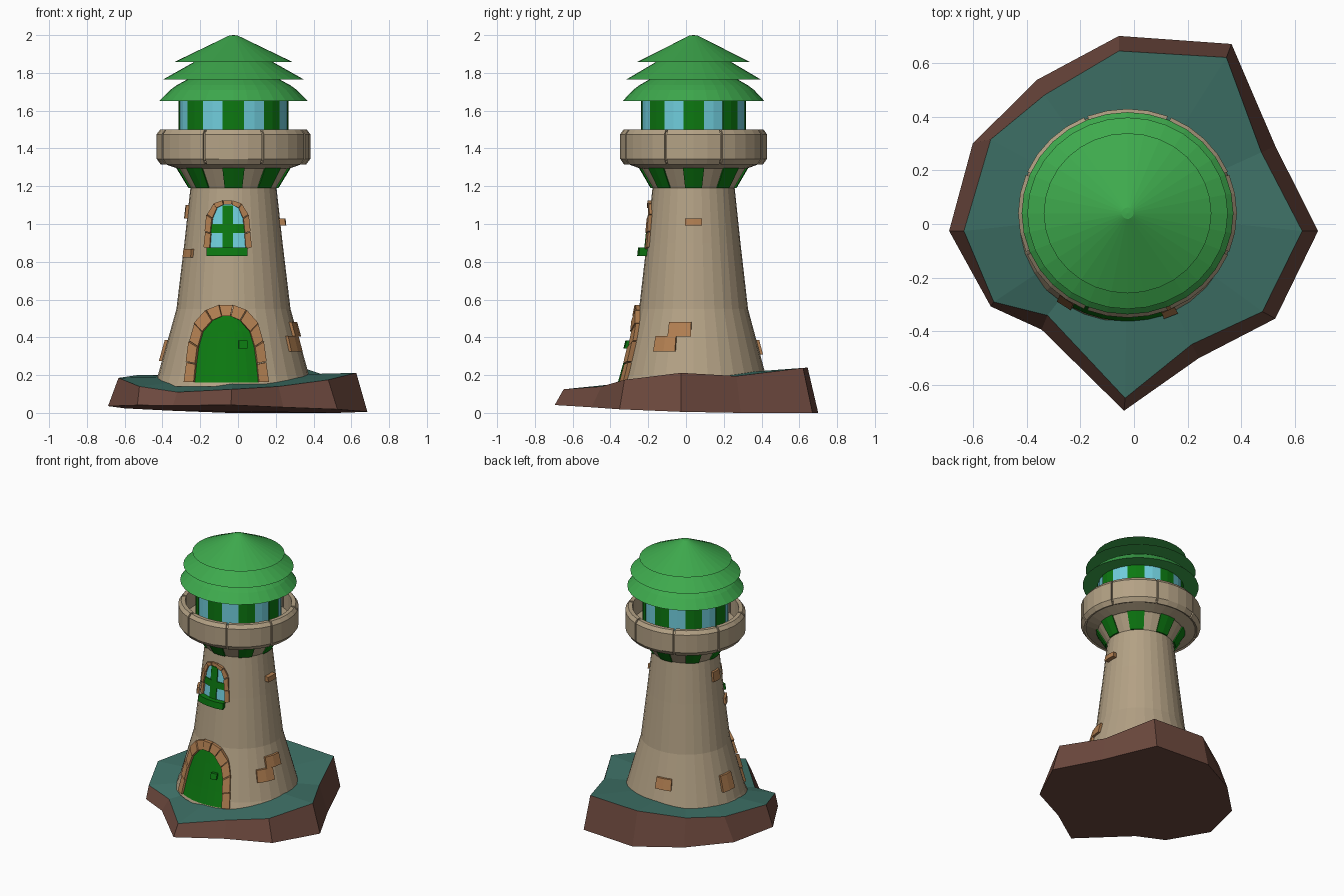
import bpy, bmesh, math
from math import sin, cos, pi, radians

if "Cube" in bpy.data.objects:
    bpy.data.objects.remove(bpy.data.objects["Cube"])

CX, CY, SQ, SEG = -0.024, 0.04, 0.955, 32   # tower axis, depth squash, sides


def mat(name, r, g, b):
    m = bpy.data.materials.new(name)
    m.diffuse_color = [(c / 255) ** 2.2 for c in (r, g, b)] + [1]
    m.use_nodes = True
    m.node_tree.nodes["Principled BSDF"].inputs["Base Color"].default_value = m.diffuse_color
    return m


STONE = mat("stone", 178, 160, 132)
BRICK = mat("brick", 176, 126, 82)
ROOF = mat("roof_green", 64, 168, 78)
GREEN = mat("dark_green", 20, 120, 24)
GLASS = mat("glass", 112, 205, 220)
GRASS = mat("grass", 64, 112, 102)
EARTH = mat("earth", 108, 74, 64)


def build(name, verts, faces, *mats, idx=None):
    bm = bmesh.new()
    vs = [bm.verts.new(v) for v in verts]
    for i, f in enumerate(faces):
        face = bm.faces.new([vs[k] for k in f])
        face.material_index = idx[i] if idx else 0
    bmesh.ops.remove_doubles(bm, verts=bm.verts, dist=1e-5)
    bmesh.ops.recalc_face_normals(bm, faces=bm.faces)
    me = bpy.data.meshes.new(name)
    bm.to_mesh(me)
    bm.free()
    ob = bpy.data.objects.new(name, me)
    bpy.context.collection.objects.link(ob)
    for m in mats:
        me.materials.append(m)
    return ob


def polar(a, r, z):
    """Angle 0 is the front (-y), 90 degrees is the right (+x)."""
    return (CX + r * sin(a), CY - SQ * r * cos(a), z)


def revolve(name, prof, m, a0=0.0, a1=2 * pi, n=SEG):
    """Sweep a closed (r, z) profile around the tower axis."""
    k, full = len(prof), a1 - a0 > 6.28
    verts = [polar(a0 + (a1 - a0) * i / n, r, z)
             for i in range(n if full else n + 1) for r, z in prof]
    t = len(verts)
    faces = [((i * k + j) % t, (i * k + (j + 1) % k) % t,
              ((i + 1) * k + (j + 1) % k) % t, ((i + 1) * k + j) % t)
             for i in range(n) for j in range(k)]
    if not full:
        faces += [tuple(range(k)), tuple(range(t - k, t))]
    return build(name, verts, faces, m)


WALL = [(.12, .425), (.2, .40), (.55, .302), (.9, .26), (1.19, .228), (1.3, .295)]


def wall_r(z):
    for (z0, r0), (z1, r1) in zip(WALL, WALL[1:]):
        if z <= z1:
            return r0 + (r1 - r0) * (z - z0) / (z1 - z0)
    return WALL[-1][1]


def ang(x, z):
    return math.asin((x - CX) / wall_r(z))


def patch(name, rows, m, off, cols=2, depth=.03):
    """Block wrapped on the wall; rows are ((angle, z), (angle, z)) left/right pairs."""
    nr, nc = len(rows), cols + 1
    verts = []
    for o in (off, -depth):
        for (a, z), (b, w) in rows:
            for c in range(nc):
                t = c / cols
                zz = z + (w - z) * t
                verts.append(polar(a + (b - a) * t, wall_r(zz) + o, zz))
    h = nr * nc
    faces = []
    for i in range(nr - 1):
        for c in range(cols):
            q = (i * nc + c, i * nc + c + 1, (i + 1) * nc + c + 1, (i + 1) * nc + c)
            faces += [q, tuple(v + h for v in q)]
    rim = ([c for c in range(nc)] + [i * nc + cols for i in range(1, nr)]
           + [(nr - 1) * nc + c for c in range(cols - 1, -1, -1)]
           + [i * nc for i in range(nr - 2, 0, -1)])
    faces += [(a, b, b + h, a + h) for a, b in zip(rim, rim[1:] + rim[:1])]
    return build(name, verts, faces, m)


def rect(name, x0, x1, z0, z1, m, off, cols=2):
    patch(name, [((ang(x0, z), z), (ang(x1, z), z)) for z in (z0, z1)], m, off, cols)


def arch(name, cx, inner, outer, off):
    """Separate stones running up one side of an opening and down the other."""
    def both(p):
        return [(cx - x, z) for x, z in p] + [(cx + x, z) for x, z in reversed(p)]
    ins, outs = both(inner), both(outer)

    def mid(p, i, t):
        x, z = [u + (v - u) * t for u, v in zip(p[i], p[i + 1])]
        return (ang(x, z), z)
    for i in range(len(ins) - 1):
        o = off + (.006 if i % 2 else 0)
        patch(f"{name}_{i}", [(mid(outs, i, t), mid(ins, i, t)) for t in (.03, .97)], BRICK, o, 1)


def fill(name, cx, inner, m, off):
    patch(name, [((ang(cx - x, z), z), (ang(cx + x, z), z)) for x, z in inner], m, off, 6)


# rocky island: (bottom x, y, top x, y, top z)
rim = [(-.056, .70, -.056, .644, .24), (.363, .67, .344, .62, .238), (.526, .29, .474, .267, .195),
       (.685, -.026, .626, -.026, .212), (.526, -.352, .478, -.326, .175), (.24, -.50, .215, -.448, .14),
       (-.037, -.695, -.033, -.648, .125), (-.344, -.393, -.322, -.34, .11),
       (-.533, -.307, -.522, -.29, .14), (-.688, -.026, -.633, -.026, .185),
       (-.60, .30, -.533, .315, .20), (-.36, .537, -.333, .48, .20)]
n = len(rim)
verts = [(x, y, max(0, .02 - .022 * x - .03 * y)) for x, y, *_ in rim]
verts += [tuple(p[2:]) for p in rim] + [(CX, CY, .195)]
faces = [tuple(range(n))] + [(i, (i + 1) % n, n + (i + 1) % n, n + i) for i in range(n)]
faces += [(n + i, n + (i + 1) % n, 2 * n) for i in range(n)]
build("island", verts, faces, EARTH, GRASS, idx=[0] * (n + 1) + [1] * n)

# tower wall with flared head
revolve("tower_wall", [(0, .14)] + [(r, max(z, .14)) for z, r in WALL] + [(0, 1.3)], STONE)

# gallery floor, core ring and eight parapet panels
revolve("gallery_floor", [(.27, 1.295), (.30, 1.295), (.385, 1.325), (.385, 1.37), (.27, 1.37)], STONE)
revolve("parapet_core", [(.368, 1.33), (.393, 1.34), (.393, 1.475), (.383, 1.49), (.368, 1.49)], STONE)
panel = [(.36, 1.325), (.385, 1.315), (.407, 1.345), (.407, 1.475), (.388, 1.50), (.36, 1.50)]
for k in range(8):
    a = k * pi / 4
    revolve(f"parapet_panel_{k}", panel, STONE, a - radians(21.6), a + radians(21.6), 4)
    # corbel beneath the gallery, lantern post and pane
    h = radians(11.25)
    patch(f"corbel_{k}", [((a - h, z), (a + h, z)) for z in (1.19, 1.297)], GREEN, .01)
    revolve(f"lantern_post_{k}", [(.25, 1.35), (.292, 1.35), (.292, 1.68), (.25, 1.68)], GREEN, a - h, a + h, 2)
    revolve(f"lantern_pane_{k}", [(.25, 1.35), (.289, 1.35), (.289, 1.68), (.25, 1.68)], GLASS, a + h, a + 3 * h, 2)

# three roof tiers
revolve("roof_lower", [(0, 1.655), (.394, 1.65), (.335, 1.71), (.30, 1.735), (.2, 1.79), (0, 1.80)], ROOF)
revolve("roof_middle", [(0, 1.768), (.373, 1.765), (.19, 1.868), (0, 1.88)], ROOF)
revolve("roof_top", [(0, 1.862), (.312, 1.858), (.022, 1.998), (0, 2.0)], ROOF)

# door with stone arch and handle
DX = -.06
d_in = [(.165, .16), (.155, .26), (.143, .35), (.12, .43), (.07, .49), (.022, .512)]
d_out = [(.215, .16), (.20, .27), (.185, .38), (.158, .475), (.10, .545), (.035, .572)]
fill("door", DX, d_in, GREEN, .008)
arch("door_stone", DX, d_in, d_out, .022)
rect("door_handle", .002, .044, .342, .382, GREEN, .03, 1)

# arched window with cross bars and sill
WX = -.053
w_in = [(.092, .865), (.086, .95), (.078, 1.03), (.055, 1.085), (.02, 1.103)]
w_out = [(.122, .875), (.113, .96), (.104, 1.05), (.07, 1.108), (.025, 1.125)]
fill("window_glass", WX, w_in, GLASS, .004)
arch("window_stone", WX, w_in, w_out, .014)
rect("window_bar_upright", WX - .027, WX + .027, .865, 1.098, GREEN, .01)
rect("window_bar_cross", WX - .084, WX + .084, .953, 1.0, GREEN, .011, 4)
rect("window_sill", WX - .093, WX + .093, .83, .875, GREEN, .045, 4)

# loose bricks: (degrees round from front, z0, z1, width)
bricks = [(90, .992, 1.028, .085), (77, .405, .482, .125), (64, .325, .408, .125),
          (-97, .275, .385, .11), (-170, .31, .385, .11), (-90, 1.03, 1.10, .075),
          (-62, .822, .868, .085)]
for i, (deg, z0, z1, w) in enumerate(bricks):
    a, h = radians(deg), w / 2 / wall_r((z0 + z1) / 2)
    patch(f"brick_{i}", [((a - h, z), (a + h, z)) for z in (z0, z1)], BRICK, .016 if i else .03)
